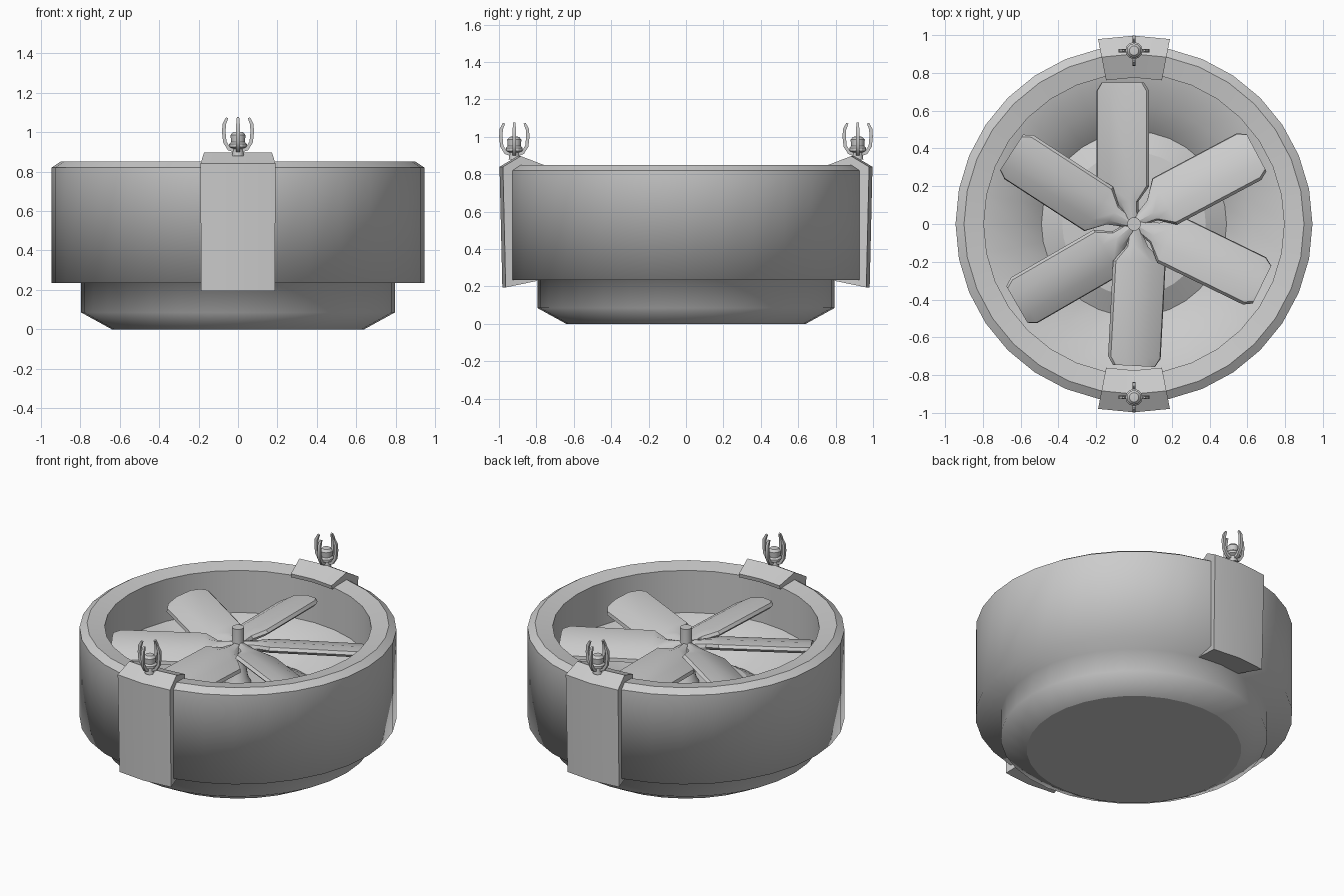
import bpy, bmesh, math
from mathutils import Vector

if "Cube" in bpy.data.objects:
    bpy.data.objects.remove(bpy.data.objects["Cube"])

grey = bpy.data.materials.new("light_grey")
grey.diffuse_color = (0.6, 0.6, 0.6, 1)
grey.use_nodes = True
grey.node_tree.nodes["Principled BSDF"].inputs["Base Color"].default_value = grey.diffuse_color


def make(name, rings, close_profile=True, close_rings=False, angle=30):
    """Skin a list of equal-length point rings; cap the ends if left open."""
    bm = bmesh.new()
    vs = [[bm.verts.new(p) for p in ring] for ring in rings]
    n, m = len(vs), len(vs[0])
    for i in range(n if close_rings else n - 1):
        a, b = vs[i], vs[(i + 1) % n]
        for j in range(m if close_profile else m - 1):
            k = (j + 1) % m
            bm.faces.new((a[j], a[k], b[k], b[j]))
    if close_profile and not close_rings:
        bm.faces.new(vs[0])
        bm.faces.new(vs[-1])
    bmesh.ops.remove_doubles(bm, verts=bm.verts, dist=1e-5)
    bmesh.ops.recalc_face_normals(bm, faces=bm.faces)
    me = bpy.data.meshes.new(name)
    bm.to_mesh(me)
    bm.free()
    ob = bpy.data.objects.new(name, me)
    bpy.context.collection.objects.link(ob)
    me.materials.append(grey)
    bpy.ops.object.select_all(action='DESELECT')
    ob.select_set(True)
    bpy.context.view_layer.objects.active = ob
    bpy.ops.object.shade_smooth_by_angle(angle=math.radians(angle))
    return ob


def lathe(name, profile, seg, centre=(0, 0), angle=30):
    rings = []
    for i in range(seg):
        t = 2 * math.pi * i / seg
        rings.append([(centre[0] + r * math.cos(t), centre[1] + r * math.sin(t), z)
                      for r, z in profile])
    return make(name, rings, False, True, angle)


# Round housing: stepped base, wide ring, chamfered rim, hollow bowl with a raised middle
housing = lathe("housing", [
    (0, 0), (.64, 0), (.795, .085), (.795, .235), (.945, .235), (.945, .82),
    (.90, .85), (.795, .832), (.795, .555), (.63, .51), (.49, .39),
    (.38, .455), (.2, .47), (0, .47)], 32, angle=180)
# Crisp circles at the foot, the rim and the bowl edges; soft shading elsewhere
CRISP = (0, .82, .85, .832, .555, .39, .455)
for e in housing.data.edges:
    za, zb = (housing.data.vertices[v].co.z for v in e.vertices)
    e.use_edge_sharp = abs(za - zb) < 1e-4 and any(abs(za - c) < 1e-4 for c in CRISP)

# Centre shaft carrying the blades
lathe("hub_shaft", [(0, .45), (.09, .45), (.06, .51), (.036, .66), (.036, .83), (0, .83)], 16)

# Fan blades: (direction in degrees, sideways offset)
SECTION = [(-.145, -.004), (-.135, .016), (-.06, .036), (.06, .036), (.135, .016),
           (.145, -.004), (.12, -.02), (0, -.026), (-.12, -.02)]
STATIONS = [(0, .15), (.12, .42), (.2, 1), (.705, 1), (.75, .8)]
PITCH = math.radians(16)
for i, (deg, off) in enumerate([(90, .06), (28, .03), (-26, .01),
                                (267, .04), (210, .06), (147, .036)]):
    d = Vector((math.cos(math.radians(deg)), math.sin(math.radians(deg)), 0))
    side = Vector((-d.y, d.x, 0))
    rings = []
    for r, s in STATIONS:
        ring = []
        for l, h in SECTION:
            l *= s
            lat = l * math.cos(PITCH) + h * math.sin(PITCH) + off * min(1, r / .2)
            z = .70 - l * math.sin(PITCH) + h * math.cos(PITCH)
            ring.append(d * r + side * lat + Vector((0, 0, z)))
        rings.append(ring)
    make(f"fan_blade_{i + 1}", rings)

# Brackets hooked over the rim, and the small claws on top of them
BRACKET = [(.775, .85), (.90, .897), (.997, .84), (.982, .195), (.80, .232),
           (.80, .245), (.94, .245), (.94, .81), (.895, .845), (.78, .825)]
CLAW = [(.015, .905), (.045, .915), (.067, .95), (.072, 1.0), (.07, 1.04), (.055, 1.073)]
for name, base in (("front", -90), ("back", 90)):
    rings = []
    for da in (-11, 0, 11):
        t = math.radians(base + da)
        rings.append([(r * math.cos(t), r * math.sin(t), z) for r, z in BRACKET])
    make(name + "_bracket", rings, angle=20)

    cy = math.copysign(.918, base)
    lathe(name + "_lamp", [(0, .88), (.03, .88), (.025, .915), (.045, .925), (.045, .94),
                           (.035, .95), (.038, .985), (.025, 1.0), (0, 1.003)], 12, (0, cy))
    for k in range(4):
        t = k * math.pi / 2
        d = Vector((math.cos(t), math.sin(t), 0))
        side = Vector((-d.y, d.x, 0))
        rings = []
        for j, (r, z) in enumerate(CLAW):
            # square bar following the path, thinner at the tip
            a, b = CLAW[max(j - 1, 0)], CLAW[min(j + 1, len(CLAW) - 1)]
            tang = Vector((b[0] - a[0], b[1] - a[1])).normalized()
            out = d * tang.y - Vector((0, 0, tang.x))
            w = .006 if j == len(CLAW) - 1 else .009
            c = Vector((0, cy, z)) + d * r
            rings.append([c + out * w * u + side * w * v
                          for u, v in ((-1, -1), (1, -1), (1, 1), (-1, 1))])
        make(f"{name}_claw_{k + 1}", rings, angle=40)
